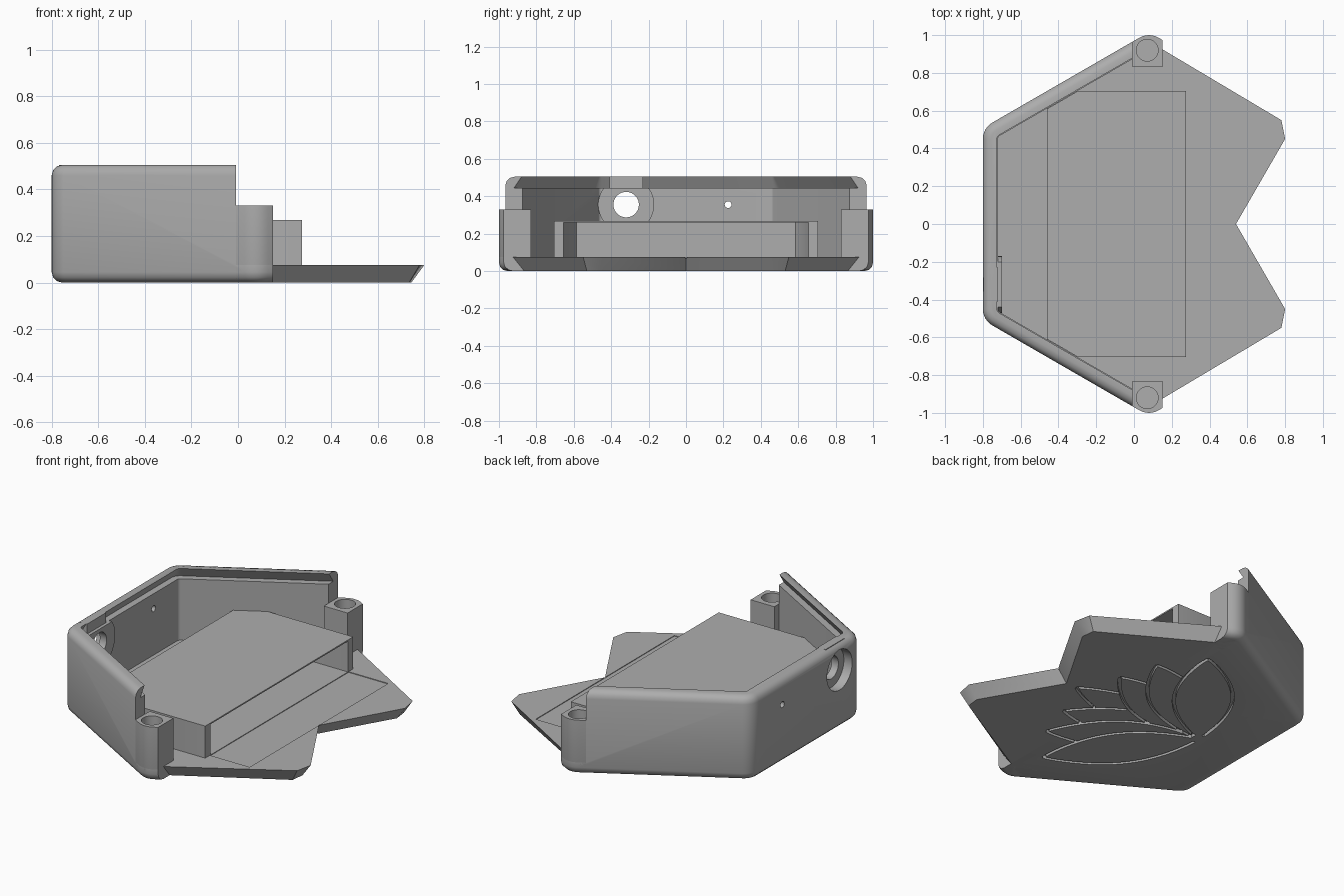
import bpy, bmesh, math
from mathutils import Vector

cube = bpy.data.objects.get("Cube")
if cube:
    bpy.data.objects.remove(cube)

grey = bpy.data.materials.new("plain grey")
grey.use_nodes = True
grey.diffuse_color = (0.42, 0.42, 0.42, 1)
grey.node_tree.nodes["Principled BSDF"].inputs["Base Color"].default_value = grey.diffuse_color

CX, CORNER, R = 0.079, 0.9, 0.1      # hexagon centre, arc-centre radius, corner radius
FLOOR, LEDGE, TOP, CUT = 0.075, 0.445, 0.505, -0.008


def loft(name, loops):
    """Solid through stacked loops of (points, z) with matching counts."""
    bm = bmesh.new()
    rings = [[bm.verts.new((p[0], p[1], z)) for p in pts] for pts, z in loops]
    n = len(rings[0])
    for a, b in zip(rings, rings[1:]):
        for i in range(n):
            j = (i + 1) % n
            bm.faces.new((a[i], a[j], b[j], b[i]))
    bm.faces.new(rings[0][::-1])
    bm.faces.new(rings[-1])
    bmesh.ops.recalc_face_normals(bm, faces=bm.faces)
    mesh = bpy.data.meshes.new(name)
    bm.to_mesh(mesh)
    bm.free()
    mesh.materials.append(grey)
    obj = bpy.data.objects.new(name, mesh)
    bpy.context.collection.objects.link(obj)
    return obj


def box(x0, x1, y0, y1, z0, z1):
    pts = [(x0, y0), (x1, y0), (x1, y1), (x0, y1)]
    return loft("block", [(pts, z0), (pts, z1)])


def cylinder(radius, a, b):
    a, b = Vector(a), Vector(b)
    pts = [(radius * math.cos(math.tau * i / 40), radius * math.sin(math.tau * i / 40)) for i in range(40)]
    obj = loft("round", [(pts, 0), (pts, (b - a).length)])
    turn = (b - a).to_track_quat('Z', 'Y').to_matrix().to_4x4()
    obj.data.transform(turn)
    for v in obj.data.vertices:
        v.co += a
    return obj


def combine(target, tool, operation='DIFFERENCE', keep=False):
    mod = target.modifiers.new("combine", 'BOOLEAN')
    mod.operation, mod.solver, mod.object = operation, 'EXACT', tool
    bpy.context.view_layer.objects.active = target
    bpy.ops.object.modifier_apply(modifier=mod.name)
    if not keep:
        bpy.data.objects.remove(tool)


def hexagon(inset):
    """Rounded hexagon outline moved inwards by inset."""
    pts = []
    for k in range(6):
        a = math.radians(30 + 60 * k)
        for i in range(7):
            t = a + math.radians(-30 + 10 * i)
            pts.append((CX + CORNER * math.cos(a) + (R - inset) * math.cos(t),
                        CORNER * math.sin(a) + (R - inset) * math.sin(t)))
    return pts


def rounded_solid(name):
    f, steps = 0.045, [math.radians(a) for a in (0, 30, 60, 90)]
    low = [(hexagon(f * (1 - math.sin(a))), f * (1 - math.cos(a))) for a in steps]
    high = [(pts, TOP - z) for pts, z in reversed(low)]
    return loft(name, low + high)


def mirrored(half):
    """Close a half outline (y >= 0) across the x axis."""
    return half + [(x, -y) for x, y in reversed(half) if y > 0]


# Walls and rear floor, with a dovetail channel for a sliding lid
shell = rounded_solid("shell")
combine(shell, loft("cavity", [(hexagon(0.08), FLOOR), (hexagon(0.08), 0.46)]))
combine(shell, loft("lid_channel", [(hexagon(0.04), LEDGE), (hexagon(0.081), 0.515)]))
combine(shell, box(CUT, 2, -2, 2, FLOOR, 1))
combine(shell, box(0.15, 2, -2, 2, -1, 1))

# Socket boss, lip filler, stepped socket hole and small indicator hole
PORT_Y, PORT_Z = -0.32, 0.355
boss = cylinder(0.15, (-0.76, PORT_Y, PORT_Z), (-0.7, PORT_Y, PORT_Z))
combine(boss, box(-1, 0, -1, 1, LEDGE, 1))
combine(shell, boss, 'UNION')
combine(shell, box(-0.77, -0.719, PORT_Y - 0.09, PORT_Y + 0.09, 0.44, TOP), 'UNION')
combine(shell, cylinder(0.12, (-0.9, PORT_Y, PORT_Z), (-0.745, PORT_Y, PORT_Z)))
combine(shell, cylinder(0.068, (-0.9, PORT_Y, PORT_Z), (-0.6, PORT_Y, PORT_Z)))
combine(shell, cylinder(0.018, (-0.9, 0.225, PORT_Z), (-0.6, 0.225, PORT_Z)))

# Notched front floor plate with undercut edges and a shallow recess
upper = mirrored([(0.15, 0.925), (0.78, 0.55), (0.8, 0.45), (0.54, 0)])
lower = mirrored([(0.15, 0.865), (0.735, 0.53), (0.745, 0.45), (0.482, 0)])
plate = loft("front_plate", [(lower, 0), (upper, FLOOR)])
combine(plate, box(0.275, 0.54, -0.66, 0.66, FLOOR - 0.004, 1))

# Screw posts
posts = []
for side, name in ((1, "left_post"), (-1, "right_post")):
    post = rounded_solid(name)
    y0, y1 = sorted((side * 0.83, side * 1.1))
    combine(post, box(CUT, 0.15, y0, y1, 0, 0.33), 'INTERSECT')
    combine(post, cylinder(0.058, (0.07, side * 0.92, 0.1), (0.07, side * 0.92, 0.5)))
    posts.append(post)

# Hollow tray, open towards the notch
outer = mirrored([(-0.46, 0.61), (-0.295, 0.705), (0.275, 0.705)])
inner = mirrored([(-0.42, 0.585), (-0.3, 0.655), (0.4, 0.655)])
tray = loft("battery_tray", [(outer, FLOOR), (outer, 0.268)])
combine(tray, loft("tray_hollow", [(inner, 0), (inner, 0.26)]))

# Engraved flower on the underside, front petals listed first
BASE = Vector((-0.46, 0))
petals = []
for tip, width in (((0.06, 0.7), 0.16), ((0.23, 0.47), 0.15), ((0.3, 0.24), 0.15)):
    petals += [(Vector((tip[0], s * tip[1])), width) for s in (1, -1)]
petals.append((Vector((0.41, 0)), 0.14))


def inside(p, petal):
    axis = petal[0] - BASE
    s = (p - BASE).dot(axis) / axis.length_squared
    across = abs((p - BASE).cross(axis)) / axis.length
    return 0 < s < 1 and across < petal[1] * math.sin(math.pi * s) ** 0.85


def groove(run):
    left, right = [], []
    for i, p in enumerate(run):
        d = (run[min(i + 1, len(run) - 1)] - run[max(i - 1, 0)]).normalized() * 0.009
        left.append(p + Vector((-d.y, d.x)))
        right.append(p + Vector((d.y, -d.x)))
    pts = left + right[::-1]
    cutter = loft("groove", [(pts, -0.1), (pts, 0.02)])
    combine(shell, cutter, keep=True)
    combine(plate, cutter)


for index, (tip, width) in enumerate(petals):
    axis = tip - BASE
    normal = Vector((-axis.y, axis.x)).normalized()
    for side in (1, -1):
        run = []
        for i in range(29):
            s = i / 28
            p = BASE + axis * s + normal * side * width * max(0, math.sin(math.pi * s)) ** 0.85
            if not any(inside(p, other) for other in petals[:index]):
                if i > 0:
                    run.append(p)
        if len(run) > 2:
            groove(run)

# Smooth the rounded edges, keep the corners crisp
bpy.ops.object.select_all(action='DESELECT')
for obj in [shell, plate, tray] + posts:
    obj.select_set(True)
bpy.context.view_layer.objects.active = shell
bpy.ops.object.shade_smooth_by_angle(angle=math.radians(35))
